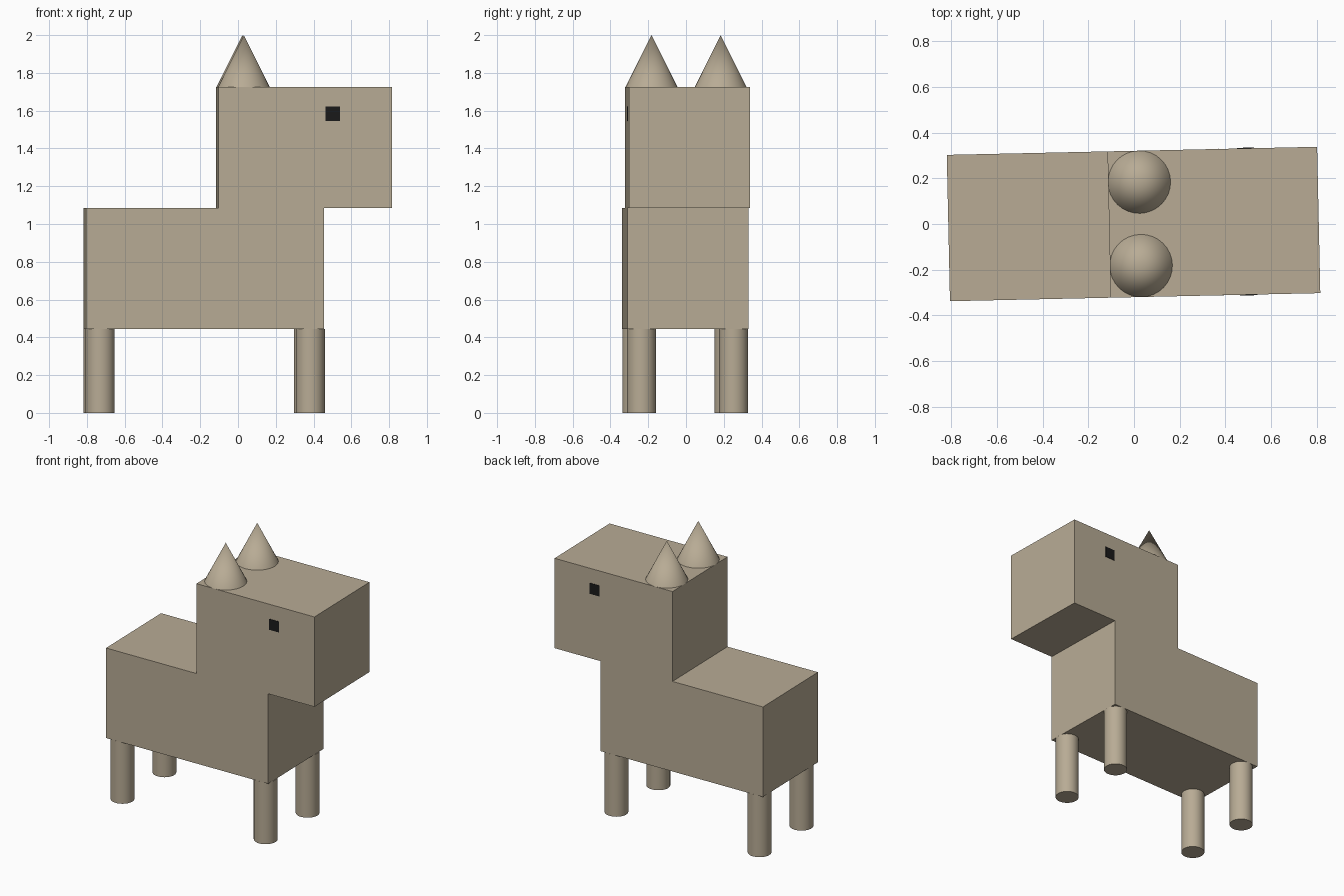
import bpy
from math import radians
from mathutils import Matrix

if "Cube" in bpy.data.objects:
    bpy.data.objects.remove(bpy.data.objects["Cube"])

# The whole figure is turned very slightly about z
TURN = Matrix.Rotation(radians(1.25), 4, 'Z')


def material(name, color):
    m = bpy.data.materials.new(name)
    m.diffuse_color = color
    m.use_nodes = True
    m.node_tree.nodes["Principled BSDF"].inputs["Base Color"].default_value = m.diffuse_color
    return m


TAN = material("tan", (0.48, 0.41, 0.30, 1))
BLACK = material("black", (0.01, 0.01, 0.01, 1))


def finish(name, mat):
    ob = bpy.context.object
    ob.name = name
    ob.data.materials.append(mat)
    bpy.context.view_layer.update()
    ob.matrix_world = TURN @ ob.matrix_world
    return ob


def box(name, lo, hi, mat=TAN):
    centre = [(a + b) / 2 for a, b in zip(lo, hi)]
    bpy.ops.mesh.primitive_cube_add(size=1, location=centre)
    bpy.context.object.scale = [b - a for a, b in zip(lo, hi)]
    return finish(name, mat)


def cone(name, x, y, z0, z1, r0, r1):
    bpy.ops.mesh.primitive_cone_add(vertices=32, radius1=r0, radius2=r1,
                                    depth=z1 - z0, location=(x, y, (z0 + z1) / 2))
    finish(name, TAN)
    bpy.ops.object.shade_smooth_by_angle(angle=radians(30))


# Body and head blocks
box("body", (-0.812, -0.32, 0.443), (0.449, 0.32, 1.085))
box("head", (-0.109, -0.32, 1.085), (0.808, 0.32, 1.726))

for side, s in (("right", -1), ("left", 1)):
    # Legs
    for end, x in (("back", -0.735), ("front", 0.378)):
        cone(f"{end}_{side}_leg", x, s * 0.244, 0, 0.443, 0.077, 0.077)
    # Pointed ears
    cone(f"{side}_ear", 0.027, s * 0.183, 1.726, 2.0, 0.137, 0)
    # Flat square eyes, barely proud of the head
    y0, y1 = sorted((s * 0.30, s * 0.323))
    box(f"{side}_eye", (0.457, y0, 1.545), (0.533, y1, 1.622), BLACK)
